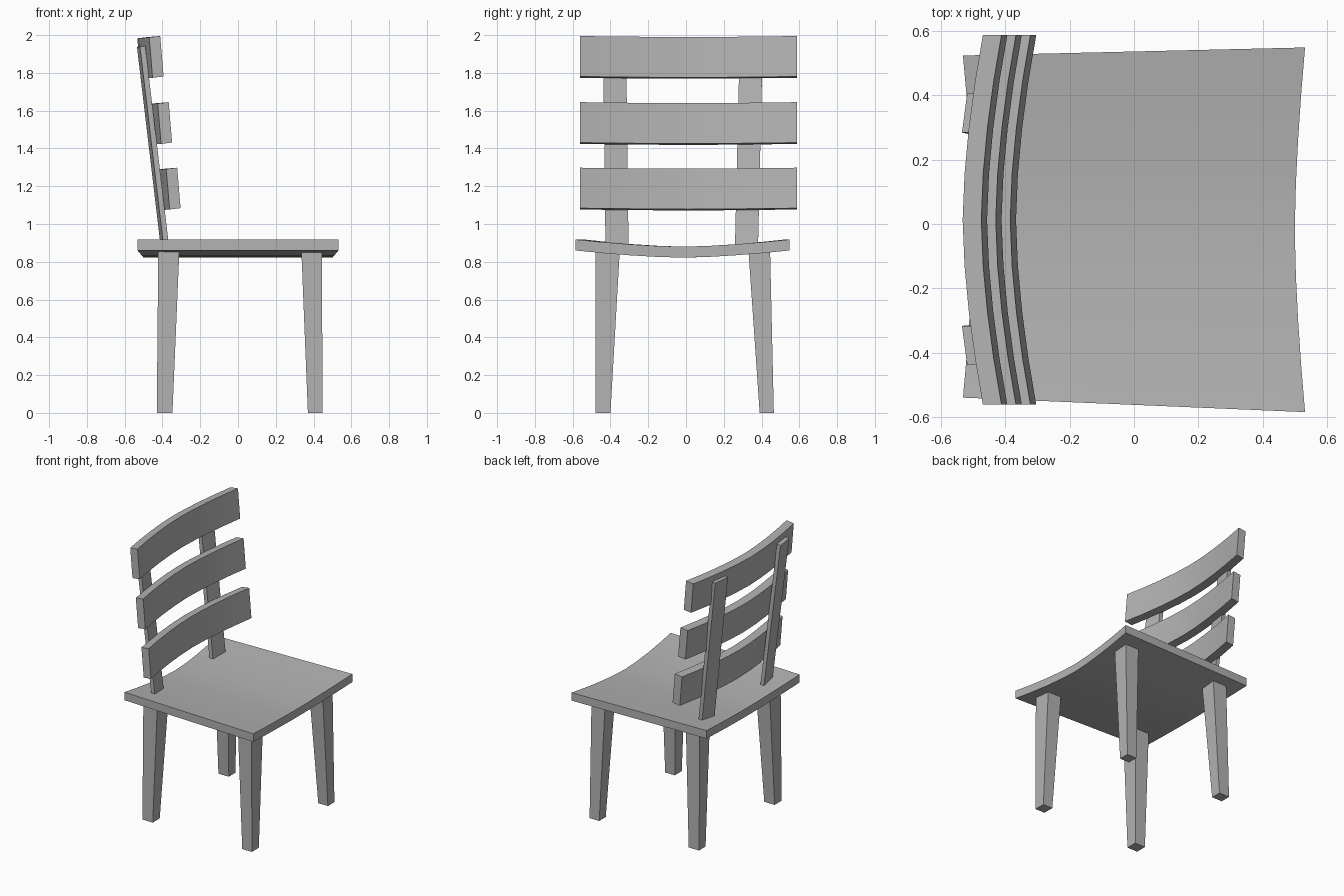
import bpy
import math

cube = bpy.data.objects.get("Cube")
if cube:
    bpy.data.objects.remove(cube, do_unlink=True)

grey = bpy.data.materials.new("plain_grey")
grey.use_nodes = True
GREY = (0.45, 0.45, 0.45, 1)
grey.diffuse_color = GREY
grey.node_tree.nodes["Principled BSDF"].inputs["Base Color"].default_value = GREY


def loft(name, rings):
    """Skin a row of four-point sections and close both ends."""
    verts = [p for ring in rings for p in ring]
    faces = [(0, 1, 2, 3), tuple(range(len(verts) - 4, len(verts)))]
    for a in range(0, len(verts) - 4, 4):
        for i in range(4):
            j = (i + 1) % 4
            faces.append((a + i, a + j, a + 4 + j, a + 4 + i))
    mesh = bpy.data.meshes.new(name)
    mesh.from_pydata(verts, [], faces)
    obj = bpy.data.objects.new(name, mesh)
    bpy.context.collection.objects.link(obj)
    mesh.materials.append(grey)
    bpy.ops.object.select_all(action="DESELECT")
    obj.select_set(True)
    bpy.context.view_layer.objects.active = obj
    # consistent outward normals
    bpy.ops.object.mode_set(mode="EDIT")
    bpy.ops.mesh.select_all(action="SELECT")
    bpy.ops.mesh.normals_make_consistent(inside=False)
    bpy.ops.object.mode_set(mode="OBJECT")
    bpy.ops.object.shade_smooth_by_angle(angle=math.radians(30))
    return obj


def rect(x0, x1, y0, y1, z):
    return [(x0, y0, z), (x1, y0, z), (x1, y1, z), (x0, y1, z)]


STEPS = [i / 4 for i in range(-4, 5)]

# seat: dished across its width, slightly narrower at the back
rings = []
for t in STEPS:
    bow = abs(t) ** 1.6
    x = 0.5 + 0.032 * bow
    top = 0.88 + 0.038 * bow
    yf, yb = -0.018 + 0.567 * t, -0.008 + 0.532 * t
    rings.append([(-x, yb, top), (x, yf, top), (x, yf, top - 0.058), (-x, yb, top - 0.058)])
loft("seat", rings)

# tapered legs
for side, foot_y, top_y in (("right", (-0.48, -0.40), (-0.48, -0.35)),
                            ("left", (0.39, 0.465), (0.33, 0.445))):
    for end, foot_x, top_x in (("front", (0.37, 0.447), (0.335, 0.445)),
                               ("back", (-0.43, -0.347), (-0.422, -0.31))):
        loft(f"{end}_{side}_leg", [rect(*foot_x, *foot_y, 0), rect(*top_x, *top_y, 0.87)])

# leaning back posts, turned a little to follow the slats
for side, s, low_y, high_y in (("right", -1, -0.365, -0.378), ("left", 1, 0.32, 0.345)):
    rings = []
    for x, y, z in ((-0.386, low_y, 0.87), (-0.513, high_y, 1.94)):
        ring = []
        for u, v in ((-1, -1), (1, -1), (1, 1), (-1, 1)):
            ring.append((x + 0.014 * u + 0.008 * v * s, y + 0.061 * v, z + 0.002 * u))
        rings.append(ring)
    loft(f"{side}_back_post", rings)

# three bowed back slats
for name, front_x, top in (("lower", -0.385, 1.298), ("middle", -0.43, 1.645), ("upper", -0.475, 1.995)):
    rings = []
    for t in STEPS:
        bow = abs(t) ** 1.7
        x, y = front_x + 0.063 * bow, 0.013 + 0.575 * t
        z = top - 0.005 + 0.005 * bow
        rings.append([(x - 0.058, y, z - 0.007), (x, y, z),
                      (x + 0.018, y, z - 0.214), (x - 0.04, y, z - 0.221)])
    loft(f"{name}_back_slat", rings)
